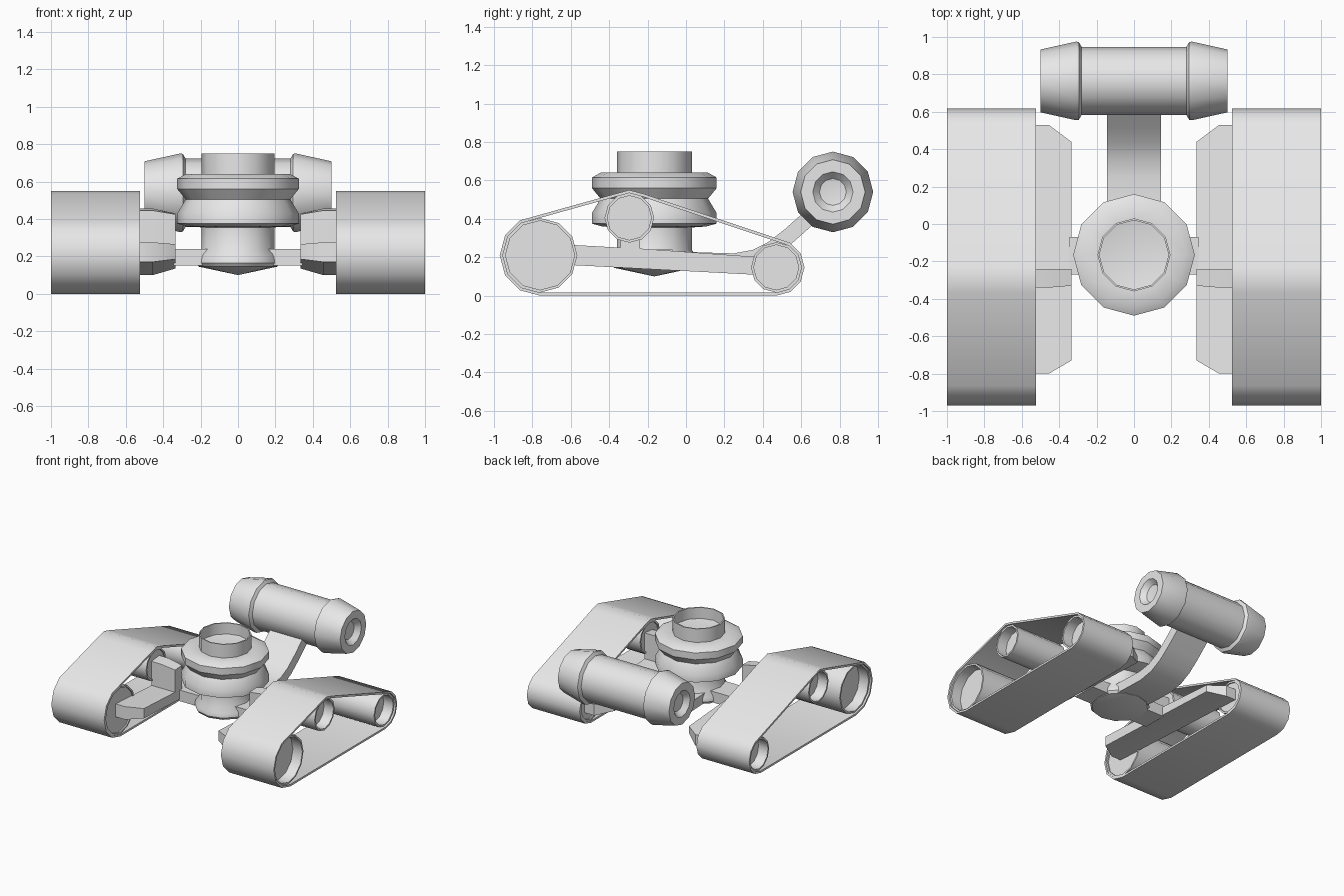
import bpy, bmesh, math
from mathutils import Matrix, Vector

if "Cube" in bpy.data.objects:
    bpy.data.objects.remove(bpy.data.objects["Cube"])

grey = bpy.data.materials.new("light_grey")
grey.diffuse_color = (0.8, 0.8, 0.8, 1)
grey.use_nodes = True
grey.node_tree.nodes["Principled BSDF"].inputs["Base Color"].default_value = grey.diffuse_color
SIDES = 12


def finish(bm, name):
    bmesh.ops.recalc_face_normals(bm, faces=bm.faces)
    mesh = bpy.data.meshes.new(name)
    bm.to_mesh(mesh)
    bm.free()
    mesh.materials.append(grey)
    ob = bpy.data.objects.new(name, mesh)
    bpy.context.collection.objects.link(ob)
    return ob


def loft(name, rings, closed=False):
    """Skin a list of equal-length vertex rings; cap the ends or join them up."""
    bm = bmesh.new()
    vs = [[bm.verts.new(p) for p in r] for r in rings]
    n = len(vs[0])
    pairs = list(zip(vs, vs[1:])) + ([(vs[-1], vs[0])] if closed else [])
    for a, b in pairs:
        for i in range(n):
            j = (i + 1) % n
            bm.faces.new((a[i], a[j], b[j], b[i]))
    if not closed:
        bm.faces.new(vs[0])
        bm.faces.new(vs[-1])
    return finish(bm, name)


def lathe(name, profile, centre, along_x=False):
    """Revolve (radius, height) points about z, or about x."""
    rings = []
    for r, h in profile:
        ring = []
        for i in range(SIDES):
            a = 2 * math.pi * i / SIDES
            c, s = r * math.cos(a), r * math.sin(a)
            ring.append(Vector(centre) + Vector((h, c, s) if along_x else (c, s, h)))
        rings.append(ring)
    ob = loft(name, rings)
    bm = bmesh.new()
    bm.from_mesh(ob.data)
    bmesh.ops.remove_doubles(bm, verts=bm.verts, dist=1e-4)
    bm.to_mesh(ob.data)
    bm.free()
    return ob


def mirrored(ob):
    """Copy a part to the other side of x = 0."""
    twin = ob.copy()
    twin.data = ob.data.copy()
    twin.data.transform(Matrix.Scale(-1, 4, (1, 0, 0)))
    twin.data.flip_normals()
    twin.name = ob.name + "_left"
    bpy.context.collection.objects.link(twin)


def hull(points):
    """Convex outline of tuples by their first two values."""
    pts = sorted(points)

    def half(seq):
        out = []
        for p in seq:
            while len(out) > 1 and ((out[-1][0] - out[-2][0]) * (p[1] - out[-2][1])
                    - (out[-1][1] - out[-2][1]) * (p[0] - out[-2][0])) <= 1e-6:
                out.pop()
            out.append(p)
        return out[:-1]
    return half(pts) + half(pts[::-1])


# Track wheels: recessed drums (y, z, radius)
wheels = {"front_wheel": (-0.76, 0.21, 0.21),
          "top_wheel": (-0.295, 0.405, 0.145),
          "rear_wheel": (0.47, 0.147, 0.147)}
BELT = 0.016
outline = []
for name, (y, z, r) in wheels.items():
    ri = r - BELT
    rim = ri - 0.014
    mirrored(lathe(name, [(0, 0.54), (rim, 0.54), (rim, 0.53), (ri, 0.53), (ri, 0.985),
                          (rim, 0.985), (rim, 0.90), (0, 0.90)], (0, y, z), True))
    for i in range(SIDES):
        a = 2 * math.pi * i / SIDES
        c, s = math.cos(a), math.sin(a)
        outline.append((y + r * c, z + r * s, y + ri * c, z + ri * s))

# Track belt: thin band around the three wheels
path = hull(outline)
X0, X1 = 0.525, 1.0
mirrored(loft("track_belt", [
    [(X0, p[0], p[1]) for p in path], [(X1, p[0], p[1]) for p in path],
    [(X1, p[2], p[3]) for p in path], [(X0, p[2], p[3]) for p in path]], closed=True))

# Track bracket: sloping beam with an upright, tapered toward the body
side = [(-0.80, 0.17), (0.53, 0.10), (0.53, 0.19), (-0.24, 0.245),
        (-0.24, 0.455), (-0.34, 0.445), (-0.34, 0.25), (-0.80, 0.275)]
taper = [(-0.73, 0.185), (0.44, 0.135), (0.44, 0.19), (-0.24, 0.24),
         (-0.24, 0.43), (-0.33, 0.425), (-0.33, 0.245), (-0.73, 0.265)]
mirrored(loft("track_bracket", [[(x, y, z) for y, z in prof] for x, prof in
                                ((0.54, side), (0.455, side), (0.335, taper))]))

# Axle joining the brackets through the body
loft("cross_member", [[(x, -0.27, 0.15), (x, -0.07, 0.15), (x, -0.07, 0.24), (x, -0.27, 0.24)]
                      for x in (-0.345, 0.345)])

# Body: pointed base, stem, two bellows folds and an open neck
lathe("bellows_body", [
    (0, 0.10), (0.21, 0.145), (0.225, 0.165), (0.22, 0.20), (0.195, 0.24), (0.195, 0.355),
    (0.27, 0.36), (0.325, 0.375), (0.325, 0.43), (0.28, 0.505), (0.325, 0.56),
    (0.325, 0.615), (0.28, 0.64), (0.195, 0.64), (0.195, 0.75),
    (0.185, 0.75), (0.185, 0.66), (0, 0.63)], (0, -0.165, 0))

# Arm: curved strip sweeping up from the base to the rear drum
centre = [(-0.15, 0.195), (0.08, 0.185), (0.25, 0.18), (0.36, 0.20),
          (0.45, 0.245), (0.54, 0.315), (0.68, 0.44)]
rings = []
for i, (y, z) in enumerate(centre):
    a, b = centre[max(i - 1, 0)], centre[min(i + 1, len(centre) - 1)]
    t = Vector((b[0] - a[0], b[1] - a[1])).normalized()
    ny, nz = -t.y * 0.04, t.x * 0.04
    rings.append([(-0.145, y - ny, z - nz), (0.145, y - ny, z - nz),
                  (0.145, y + ny, z + nz), (-0.145, y + ny, z + nz)])
loft("rear_arm", rings)

# Rear drum: barrel with flared collars and dished ends
half = [(0, 0.45), (0.07, 0.46), (0.105, 0.50), (0.168, 0.50),
        (0.21, 0.31), (0.208, 0.295), (0.182, 0.28)]
lathe("rear_drum", [(r, -x) for r, x in half] + [(r, x) for r, x in half[::-1]],
      (0, 0.765, 0.54), True)

# Smooth the round parts and keep the folds crisp
for ob in bpy.data.objects:
    ob.select_set(True)
bpy.context.view_layer.objects.active = bpy.data.objects["rear_drum"]
bpy.ops.object.shade_smooth_by_angle(angle=math.radians(35))
